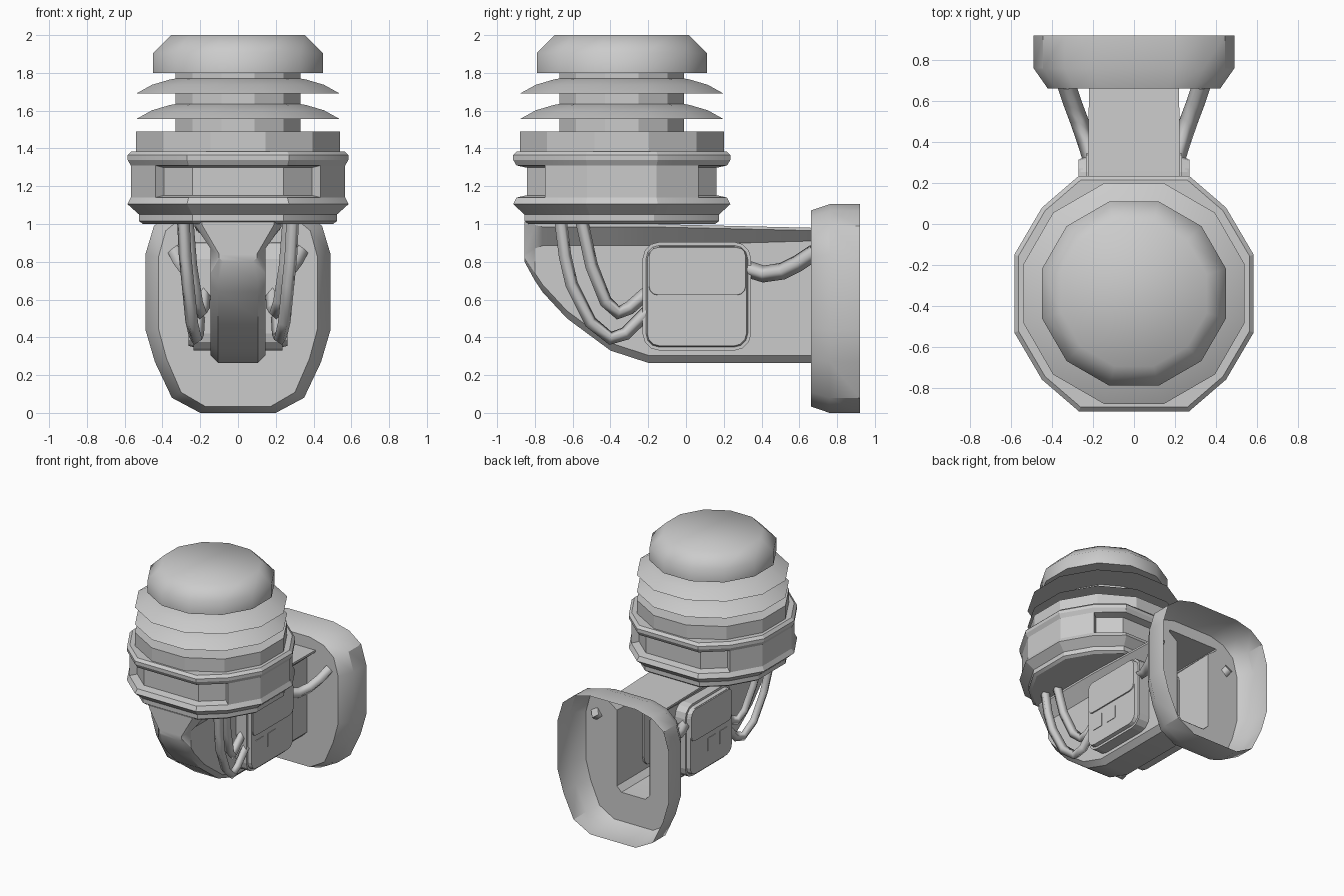
import bpy, bmesh, math
from mathutils import Vector

if "Cube" in bpy.data.objects:
    bpy.data.objects.remove(bpy.data.objects["Cube"])

CY = -0.34  # lamp head axis


def finish(name, bm, smooth=None):
    bmesh.ops.recalc_face_normals(bm, faces=bm.faces)
    me = bpy.data.meshes.new(name)
    bm.to_mesh(me)
    bm.free()
    ob = bpy.data.objects.new(name, me)
    bpy.context.collection.objects.link(ob)
    if smooth:
        bpy.ops.object.select_all(action='DESELECT')
        ob.select_set(True)
        bpy.context.view_layer.objects.active = ob
        bpy.ops.object.shade_smooth_by_angle(angle=math.radians(smooth))
    return ob


def loft(rings, start=True, end=True):
    """Skin closed rings of equal length; returns bmesh and quad rows."""
    bm = bmesh.new()
    vs = [[bm.verts.new(p) for p in r] for r in rings]
    n = len(vs[0])
    rows = [[bm.faces.new((a[i], a[(i + 1) % n], b[(i + 1) % n], b[i]))
             for i in range(n)] for a, b in zip(vs, vs[1:])]
    if start:
        bm.faces.new(vs[0][::-1])
    if end:
        bm.faces.new(vs[-1])
    return bm, rows


def lathe(name, profile, smooth=None):
    k = 1 / math.cos(math.pi / 12)
    rings = [[(r * k * math.cos(math.pi * (2 * i + 1) / 12),
               CY + r * k * math.sin(math.pi * (2 * i + 1) / 12), z)
              for i in range(12)] for r, z in profile]
    return finish(name, loft(rings)[0], smooth)


# lamp head: core, dome cap, cooling fins, collar
lathe("core", [(.33, 1.4), (.33, 1.85)])
lathe("dome_cap", [(.45, 1.8), (.45, 1.905), (.355, 2.0)], 50)
for i, z in enumerate((1.555, 1.69)):
    lathe(f"fin_{i}", [(.54, z), (.455, z + .047), (.36, z + .075), (.32, z + .082)], 20)
lathe("collar", [(.54, 1.37), (.54, 1.49)])

# housing: twelve-sided with wide front and back, recessed front and back panels
quarter = [(.27, .575), (.45, .42), (.585, .19)]
outline = ([(x, y) for x, y in quarter] + [(x, -y) for x, y in quarter[::-1]]
           + [(-x, -y) for x, y in quarter] + [(-x, y) for x, y in quarter[::-1]])
prof = [(.86, 1.0), (.895, 1.015), (.895, 1.05), (1, 1.105), (.97, 1.14),
        (.97, 1.31), (1, 1.34), (1, 1.365), (.965, 1.385)]
bm, rows = loft([[(x * s, CY + y * s, z) for x, y in outline] for s, z in prof])
bmesh.ops.recalc_face_normals(bm, faces=bm.faces)
for sign in (-1, 1):
    panel = [f for f in rows[4] if sign * (f.calc_center_median().y - CY) > .3]
    bmesh.ops.inset_region(bm, faces=panel, thickness=.012, depth=-.055,
                           use_even_offset=True, use_boundary=True)
finish("housing", bm, 20)


# arm: hollow elbow, narrow web flaring to a wide top, open at the back
def section(y, zb, w, c, zf, top, zt):
    half = [(w - c, zb), (w, zb + c), (w, zf), (top, zt - .015), (top, zt)]
    return [(x, y, z) for x, z in half] + [(-x, y, z) for x, z in half[::-1]]


stations = [section(-.855, .80, .10, .02, .84, .19, 1.01),
            section(-.80, .70, .145, .04, .87, .23, 1.01)]
for y, zb in [(-.76, .64), (-.63, .5), (-.4, .33), (-.2, .265)]:
    stations.append(section(y, zb, .145, .04, .885, .23, 1.0))
stations.append(section(.665, .265, .145, .04, .91, .22, .98))
finish("arm", loft(stations, True, False)[0], 30)

# wall mount: chamfered shell, open at the back, floor pierced by the arm
side = [(.2, .0), (.35, .08), (.44, .27), (.49, .44), (.49, .84), (.445, .99), (.34, 1.07), (.2, 1.105)]
rim = side + [(-x, z) for x, z in side[::-1]]
floor = [(x * .86, .56 + (z - .56) * .94) for x, z in rim]
bm, _ = loft([[(x, .92, z) for x, z in rim], [(x, .76, z) for x, z in rim],
              [(x, .662, z) for x, z in floor]], False, False)
edges = [e for e in bm.edges if all(abs(v.co.y - .662) < 1e-4 for v in e.verts)]
hole = [bm.verts.new((x, .662, z)) for x, y, z in stations[-1]]
edges += [bm.edges.new((a, b)) for a, b in zip(hole, hole[1:] + hole[:1])]
bmesh.ops.triangle_fill(bm, edges=edges, use_beauty=True, normal=Vector((0, -1, 0)))
finish("wall_mount", bm, 35)


def plate(name, s, layers, y0, y1, z0, z1, r):
    """Rounded slab facing sideways; layers are (x, inset)."""
    rings = []
    for x, d in layers:
        ring = []
        for k, (cy, cz) in enumerate([(y1 - r, z1 - r), (y0 + r, z1 - r),
                                      (y0 + r, z0 + r), (y1 - r, z0 + r)]):
            for j in range(4):
                a = math.pi / 2 * (k + j / 3)
                ring.append((s * x, cy + (r - d) * math.cos(a), cz + (r - d) * math.sin(a)))
        rings.append(ring)
    return finish(name, loft(rings)[0])


def cable(name, s, pts, r):
    cu = bpy.data.curves.new(name, 'CURVE')
    cu.dimensions = '3D'
    cu.bevel_depth = r
    cu.bevel_resolution = 0
    cu.use_fill_caps = True
    sp = cu.splines.new('POLY')
    sp.points.add(len(pts) - 1)
    for p, (x, y, z) in zip(sp.points, pts):
        p.co = (s * x, y, z, 1)
    bpy.context.collection.objects.link(bpy.data.objects.new(name, cu))


for s, side_name in ((1, "right"), (-1, "left")):
    # control box with cover panel and two buttons
    plate(f"control_box_{side_name}", s,
          [(.13, 0), (.235, 0), (.235, .018), (.262, .025)], -.23, .345, .33, .905, .09)
    plate(f"cover_panel_{side_name}", s, [(.25, 0), (.27, .005)], -.2, .32, .62, .88, .05)
    for i, y in enumerate((-.15, 0)):
        plate(f"button_{side_name}_{i}", s, [(.25, 0), (.266, 0)], y, y + .1, .475, .58, .004)
    # cables from head to box, and from box to wall mount
    cable(f"outer_cable_{side_name}", s,
          [(.29, -.665, 1.03), (.28, -.64, .83), (.265, -.605, .68), (.245, -.505, .48),
           (.225, -.4, .395), (.215, -.32, .42), (.21, -.19, .55)], .036)
    cable(f"inner_cable_{side_name}", s,
          [(.27, -.555, 1.03), (.25, -.5, .78), (.22, -.425, .59), (.2, -.36, .53),
           (.185, -.3, .555), (.18, -.19, .65)], .036)
    cable(f"rear_cable_{side_name}", s,
          [(.2, .3, .77), (.235, .41, .735), (.27, .51, .75), (.3, .59, .79), (.33, .68, .85)], .045)
